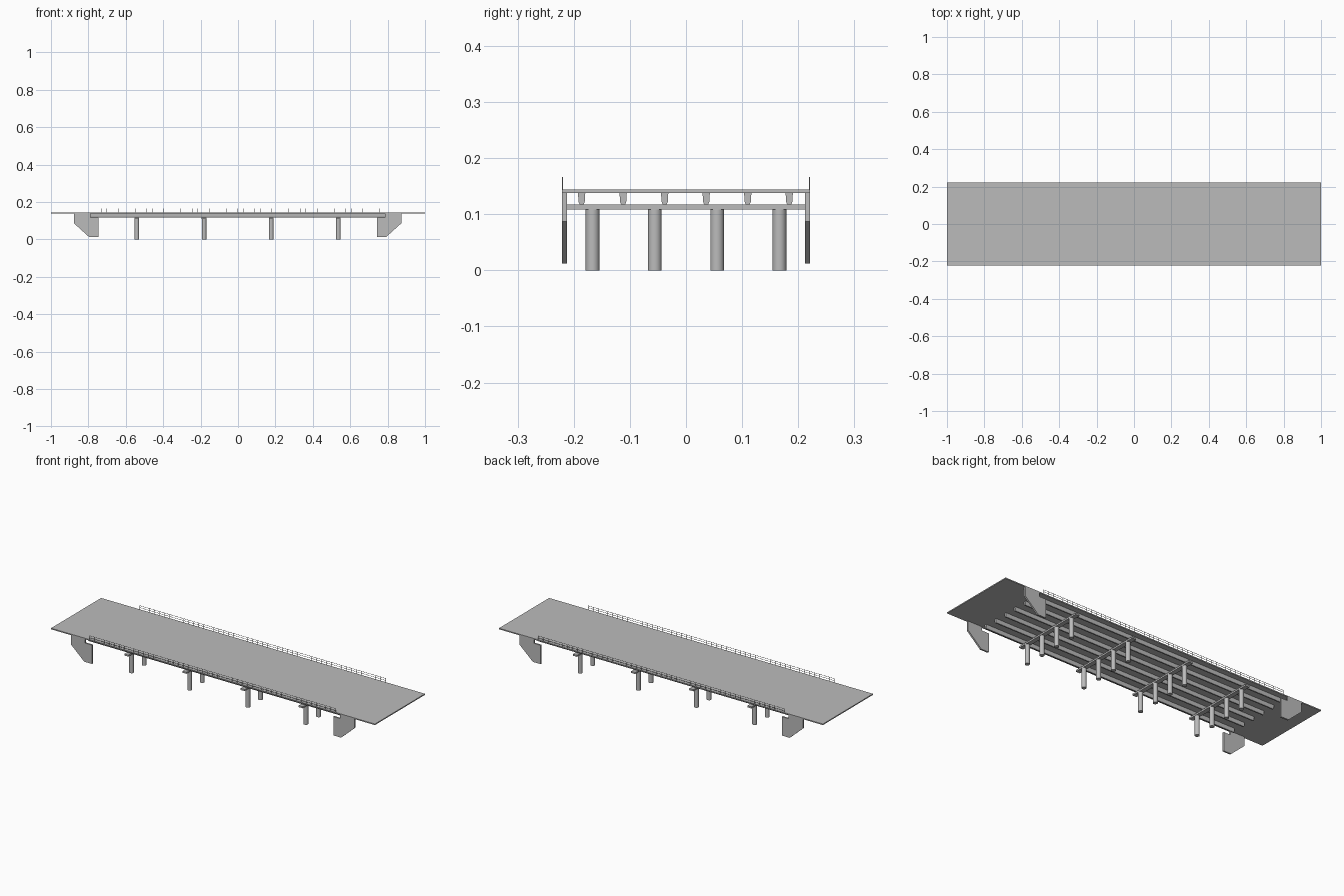
import bpy, bmesh

old = bpy.data.objects.get("Cube")
if old:
    bpy.data.objects.remove(old, do_unlink=True)

concrete = bpy.data.materials.new("concrete grey")
concrete.use_nodes = True
GREY = (0.5, 0.5, 0.5, 1)
concrete.diffuse_color = GREY
concrete.node_tree.nodes["Principled BSDF"].inputs["Base Color"].default_value = GREY

SHIFT = -0.002            # the span sits slightly off the deck centre
SPAN = 0.787              # half length of the girders
DECK_LOW, DECK_TOP = 0.138, 0.144
CAP_LOW, CAP_TOP = 0.108, 0.117
EDGE = 0.221


def finish(name, bm):
    bmesh.ops.recalc_face_normals(bm, faces=bm.faces)
    mesh = bpy.data.meshes.new(name)
    bm.to_mesh(mesh)
    bm.free()
    mesh.materials.append(concrete)
    obj = bpy.data.objects.new(name, mesh)
    bpy.context.collection.objects.link(obj)
    return obj


def add_box(bm, x0, x1, y0, y1, z0, z1):
    cube = bmesh.ops.create_cube(bm, size=1)
    for v in cube["verts"]:
        v.co.x = x1 if v.co.x > 0 else x0
        v.co.y = y1 if v.co.y > 0 else y0
        v.co.z = z1 if v.co.z > 0 else z0


def prism(name, points, offset):
    bm = bmesh.new()
    face = bm.faces.new([bm.verts.new(p) for p in points])
    extruded = bmesh.ops.extrude_face_region(bm, geom=[face])
    moved = [g for g in extruded["geom"] if isinstance(g, bmesh.types.BMVert)]
    bmesh.ops.translate(bm, verts=moved, vec=offset)
    return finish(name, bm)


# Deck
bm = bmesh.new()
add_box(bm, -1, 1, -EDGE, EDGE, DECK_LOW, DECK_TOP)
finish("deck", bm)

# Girders with chamfered undersides
half = [(0.0065, DECK_LOW), (0.0055, 0.122), (0.0035, CAP_TOP)]
outline = half + [(-y, z) for y, z in reversed(half)]
for i in range(6):
    yc = -0.186 + i * 0.074
    prism(f"girder_{i + 1}", [(SHIFT - SPAN, yc + y, z) for y, z in outline],
          (2 * SPAN, 0, 0))

# Piers: a cap beam on four round columns
for p in range(4):
    x = SHIFT + (p - 1.5) * 0.359
    bm = bmesh.new()
    add_box(bm, x - 0.0125, x + 0.0125, -0.213, 0.213, CAP_LOW, CAP_TOP)
    finish(f"pier_cap_{p + 1}", bm)
    for c in range(4):
        y = (c - 1.5) * 0.111
        bpy.ops.mesh.primitive_cylinder_add(vertices=32, radius=0.0122, depth=CAP_LOW,
                                            location=(x, y, CAP_LOW / 2))
        column = bpy.context.object
        column.name = f"pier_{p + 1}_column_{c + 1}"
        column.data.materials.append(concrete)
        bpy.ops.object.shade_smooth_by_angle()

# Abutment wing walls, notched beneath the deck
wall = [(0.745, 0.012), (0.793, 0.012), (0.876, 0.087), (0.876, DECK_LOW),
        (SPAN, DECK_LOW), (SPAN, CAP_TOP), (0.745, CAP_TOP)]
for end, sx in (("left", 1), ("right", -1)):
    for side, y in (("front", -EDGE), ("back", EDGE - 0.009)):
        prism(f"wing_wall_{side}_{end}", [(SHIFT + sx * x, y, z) for x, z in wall],
              (0, 0.009, 0))

# Railings: slim posts with two rails
POSTS, T = 51, 0.0007
for side, sy in (("front", -1), ("back", 1)):
    y = sy * (EDGE - T)
    bm = bmesh.new()
    for z in (0.155, 0.166):
        add_box(bm, SHIFT - 0.76, SHIFT + 0.76, y - T, y + T, z - 2 * T, z)
    for i in range(POSTS):
        x = SHIFT - 0.76 + i * 1.52 / (POSTS - 1)
        add_box(bm, x - T, x + T, y - T, y + T, DECK_TOP, 0.166)
    finish(f"railing_{side}", bm)
